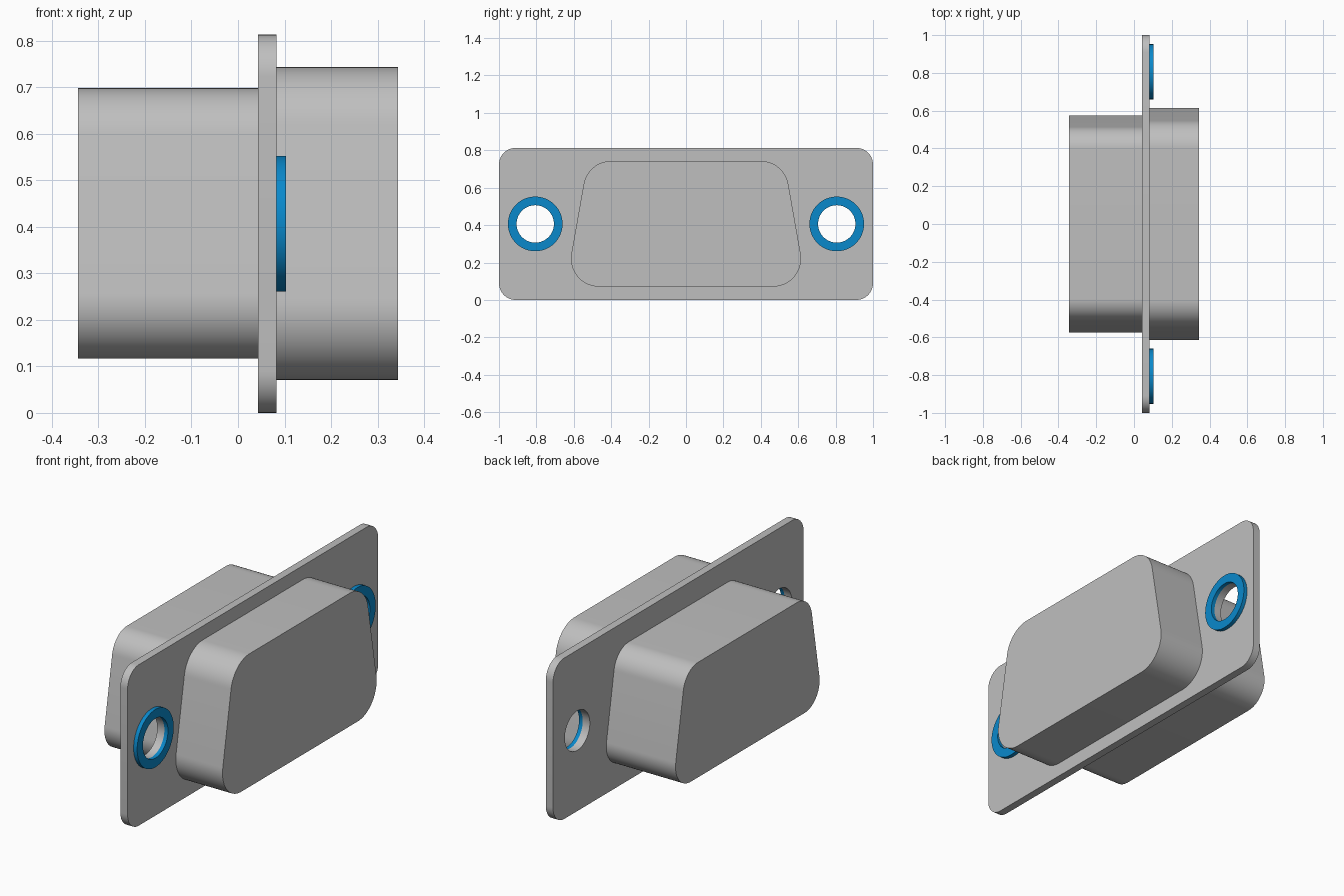
import bpy, bmesh, math
from mathutils import Matrix

if "Cube" in bpy.data.objects:
    bpy.data.objects.remove(bpy.data.objects["Cube"])

MID_Z = 0.4065   # height of the connector axis
HOLE_Y = 0.806   # screw hole offset

def material(name, rgb):
    m = bpy.data.materials.new(name)
    m.diffuse_color = (*rgb, 1)
    m.use_nodes = True
    m.node_tree.nodes["Principled BSDF"].inputs["Base Color"].default_value = m.diffuse_color
    return m

metal = material("grey metal", (0.52, 0.52, 0.52))
blue = material("blue ring", (0.003, 0.25, 0.60))

def arc(cy, cz, r, a0, a1, n):
    """Points on an arc, angles in degrees."""
    return [(cy + r * math.cos(math.radians(a0 + (a1 - a0) * i / n)),
             cz + r * math.sin(math.radians(a0 + (a1 - a0) * i / n))) for i in range(n + 1)]

def circle(cy, r, n=64):
    return arc(cy, MID_Z, r, 0, 360, n)[:-1]

def mirrored(half):
    """Close a right-hand outline with its mirror image."""
    return half + [(-y, z) for y, z in reversed(half)]

def d_outline(z0, z1, half_width, r, slant=10):
    """Rounded D profile, wide at the bottom, sides leaning in by slant."""
    c_low = half_width - r
    c_top = c_low - (z1 - z0 - 2 * r) * math.tan(math.radians(slant))
    return mirrored(arc(c_low, z0 + r, r, -90, slant, 20) + arc(c_top, z1 - r, r, slant, 90, 16))

def extrude(name, loops, x0, x1, mat):
    """Extrude filled outlines (holes included) along x."""
    cu = bpy.data.curves.new(name, 'CURVE')
    cu.dimensions = '2D'
    cu.fill_mode = 'BOTH'
    cu.extrude = (x1 - x0) / 2
    for pts in loops:
        s = cu.splines.new('POLY')
        s.points.add(len(pts) - 1)
        for p, (y, z) in zip(s.points, pts):
            p.co = (y, z, 0, 1)
        s.use_cyclic_u = True
    tmp = bpy.data.objects.new(name + "_outline", cu)
    bpy.context.collection.objects.link(tmp)
    bpy.context.view_layer.update()
    me = bpy.data.meshes.new_from_object(tmp.evaluated_get(bpy.context.evaluated_depsgraph_get()))
    bpy.data.objects.remove(tmp)
    # profile axes (y, z, x) to world
    me.transform(Matrix(((0, 0, 1, (x0 + x1) / 2), (1, 0, 0, 0), (0, 1, 0, 0), (0, 0, 0, 1))))
    bm = bmesh.new()
    bm.from_mesh(me)
    bmesh.ops.remove_doubles(bm, verts=bm.verts, dist=1e-5)
    bmesh.ops.recalc_face_normals(bm, faces=bm.faces)
    bm.to_mesh(me)
    bm.free()
    me.name = name
    me.materials.clear()
    me.materials.append(mat)
    ob = bpy.data.objects.new(name, me)
    bpy.context.collection.objects.link(ob)
    bpy.ops.object.select_all(action='DESELECT')
    ob.select_set(True)
    bpy.context.view_layer.objects.active = ob
    bpy.ops.object.shade_smooth_by_angle(angle=math.radians(30))
    return ob

# mounting flange with two screw holes
R, H = 0.09, 2 * MID_Z
plate = mirrored(arc(1 - R, R, R, -90, 0, 12) + arc(1 - R, H - R, R, 0, 90, 12))
extrude("flange", [plate, circle(-HOLE_Y, 0.1), circle(HOLE_Y, 0.1)], 0.043, 0.083, metal)

# D-shaped shells on both sides of the flange
extrude("mating_shell", [d_outline(0.071, 0.743, 0.615, 0.15)], 0.083, 0.344, metal)
extrude("rear_shell", [d_outline(0.117, 0.698, 0.575, 0.12)], -0.344, 0.043, metal)

# rings around the screw holes
for side, y in (("left", -HOLE_Y), ("right", HOLE_Y)):
    extrude(side + "_ring", [circle(y, 0.146), circle(y, 0.1)], 0.083, 0.103, blue)
